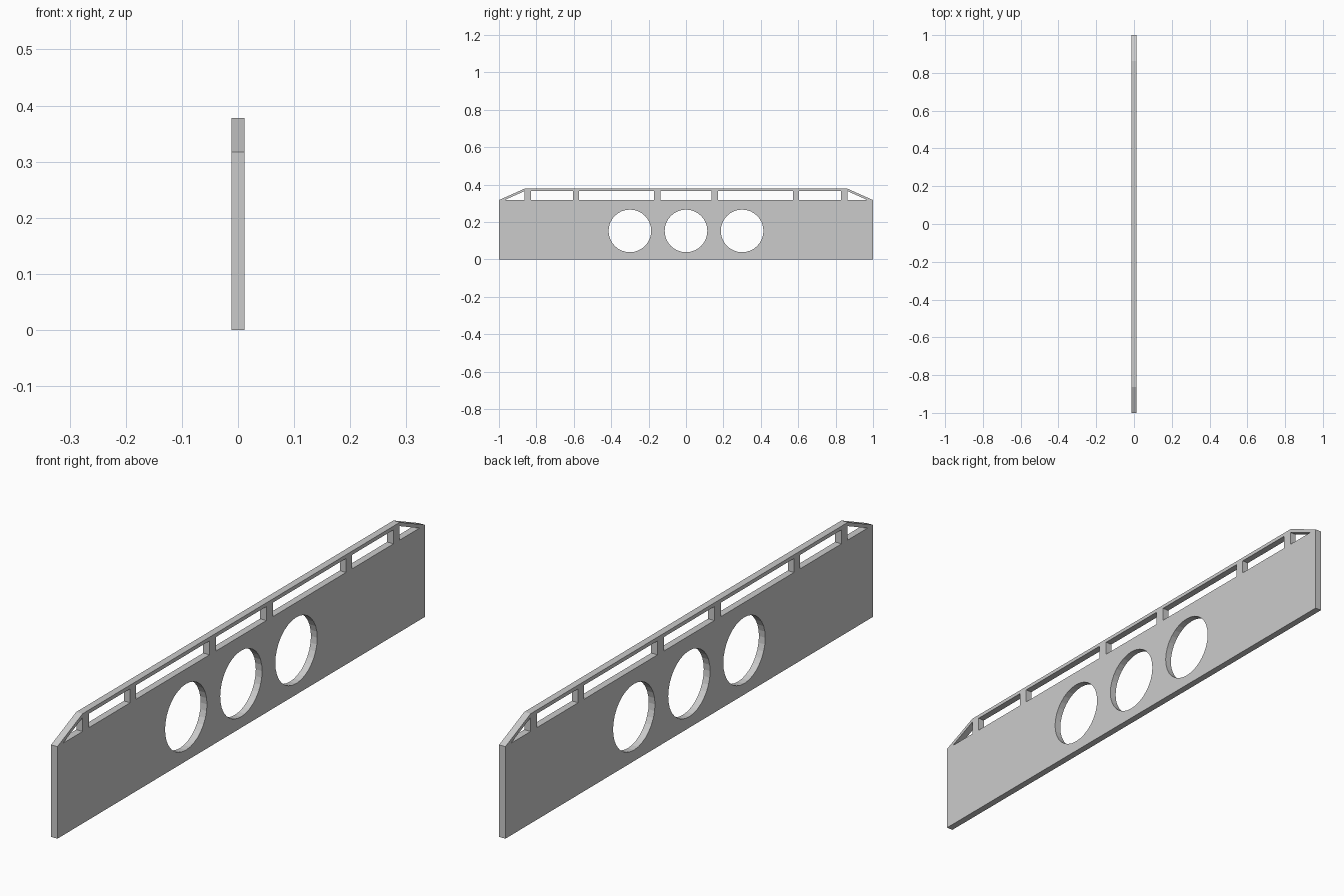
import bpy, bmesh
from math import cos, sin, pi, radians

if "Cube" in bpy.data.objects:
    bpy.data.objects.remove(bpy.data.objects["Cube"])

HALF_THICK = 0.012
DECK, RAIL_LOW, TOP = 0.317, 0.365, 0.378

curve = bpy.data.curves.new("side_panel_profile", 'CURVE')
curve.dimensions = '2D'
curve.fill_mode = 'BOTH'
curve.extrude = HALF_THICK


def loop(points):
    """Add a closed outline; inner outlines become holes."""
    s = curve.splines.new('POLY')
    s.points.add(len(points) - 1)
    for p, (y, z) in zip(s.points, points):
        p.co = (y, z, 0, 1)
    s.use_cyclic_u = True


def slot(y0, y1):
    loop([(y0, DECK), (y1, DECK), (y1, RAIL_LOW), (y0, RAIL_LOW)])


# Outer outline with sloped top corners
loop([(-1, 0), (1, 0), (1, DECK), (0.863, TOP), (-0.863, TOP), (-1, DECK)])

# Three round openings
for cy in (-0.3, 0, 0.3):
    loop([(cy + 0.114 * cos(2 * pi * i / 32), 0.152 + 0.114 * sin(2 * pi * i / 32))
          for i in range(32)])

# Railing openings: centre slot, then mirrored slots and end triangles
slot(-0.137, 0.137)
for s in (-1, 1):
    slot(s * 0.172, s * 0.571)
    slot(s * 0.604, s * 0.829)
    loop([(s * 0.863, DECK), (s * 0.97, DECK), (s * 0.863, RAIL_LOW)])

# Turn the filled profile into a clean mesh
temp = bpy.data.objects.new("profile_helper", curve)
bpy.context.collection.objects.link(temp)
dg = bpy.context.evaluated_depsgraph_get()
mesh = bpy.data.meshes.new_from_object(temp.evaluated_get(dg))
bpy.data.objects.remove(temp)

bm = bmesh.new()
bm.from_mesh(mesh)
bmesh.ops.remove_doubles(bm, verts=bm.verts, dist=1e-5)
bmesh.ops.recalc_face_normals(bm, faces=bm.faces)
for f in bm.faces:
    f.smooth = False
bm.to_mesh(mesh)
bm.free()

# Stand the panel upright along the y axis
panel = bpy.data.objects.new("side_panel", mesh)
panel.rotation_euler = (radians(90), 0, radians(90))
bpy.context.collection.objects.link(panel)
